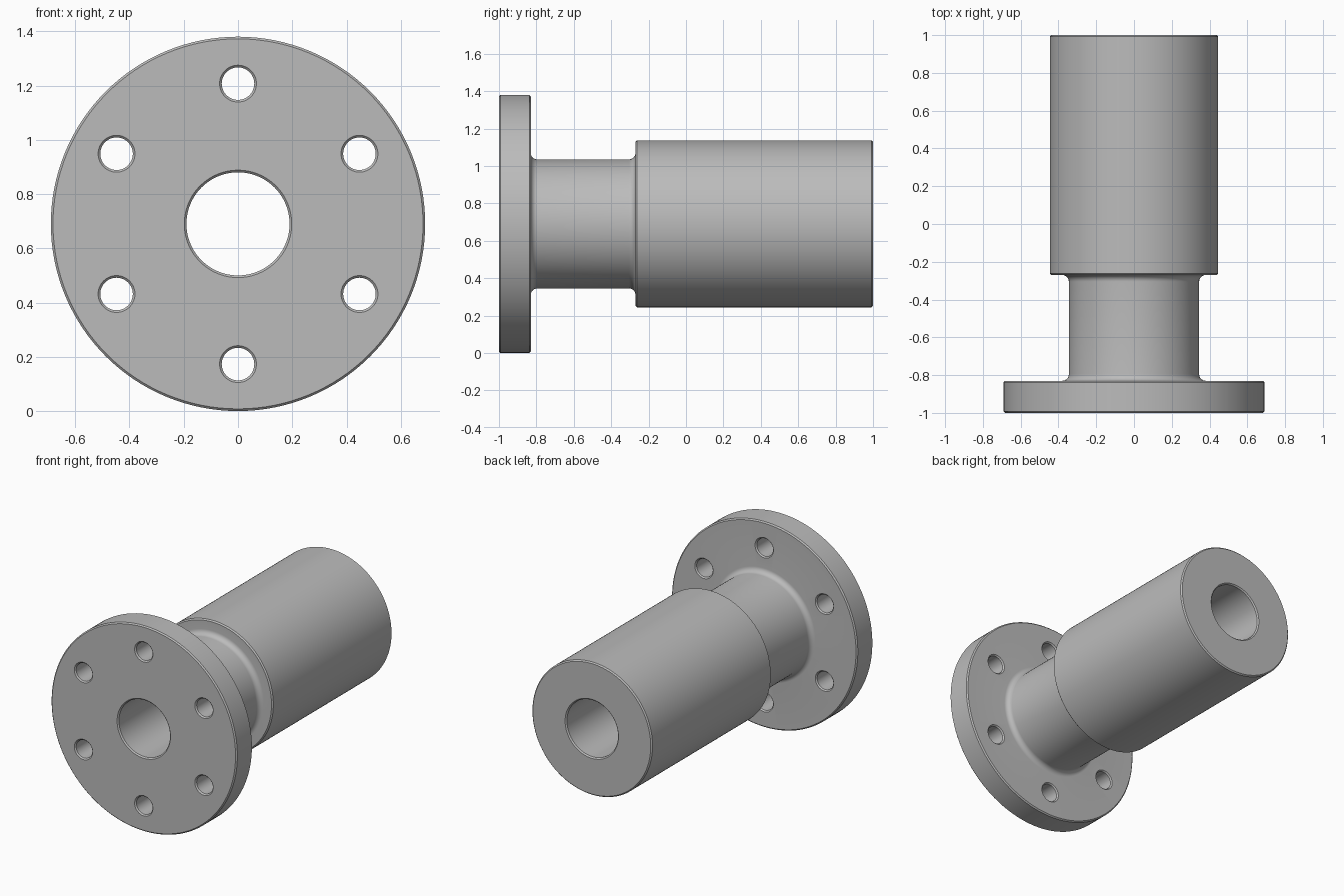
import bpy, bmesh
from math import sin, cos, pi, radians

if "Cube" in bpy.data.objects:
    bpy.data.objects.remove(bpy.data.objects["Cube"], do_unlink=True)

AXIS_Z = 0.69      # height of the turning axis
FLANGE_R, FLANGE_BACK = 0.69, -0.83
NECK_R, BODY_R, BODY_FRONT = 0.345, 0.446, -0.27
BORE_R, FILLET, EDGE = 0.19, 0.035, 0.008

steel = bpy.data.materials.new("plain_steel_grey")
steel.use_nodes = True
grey = (0.5, 0.5, 0.5, 1)
steel.diffuse_color = grey
steel.node_tree.nodes["Principled BSDF"].inputs["Base Color"].default_value = grey


def lathe(bm, profile, cx, cz, sides, closed):
    """Turn (y, radius) points about a line along y; open profiles get end caps."""
    rings = [[bm.verts.new((cx + r * cos(2 * pi * i / sides), y,
                            cz + r * sin(2 * pi * i / sides)))
              for i in range(sides)] for y, r in profile]
    pairs = list(zip(rings, rings[1:]))
    if closed:
        pairs.append((rings[-1], rings[0]))
    else:
        bm.faces.new(rings[0])
        bm.faces.new(rings[-1])
    for a, b in pairs:
        for i in range(sides):
            j = (i + 1) % sides
            bm.faces.new((a[i], a[j], b[j], b[i]))


def make_object(name, bm):
    bmesh.ops.recalc_face_normals(bm, faces=bm.faces)
    mesh = bpy.data.meshes.new(name)
    bm.to_mesh(mesh)
    bm.free()
    mesh.materials.append(steel)
    obj = bpy.data.objects.new(name, mesh)
    bpy.context.collection.objects.link(obj)
    return obj


def arc(cy, cr, start, end, steps=8):
    """Fillet points around (cy, cr)."""
    angles = [radians(start + (end - start) * k / steps) for k in range(steps + 1)]
    return [(cy + FILLET * cos(a), cr + FILLET * sin(a)) for a in angles]


# Turned section: flange, filleted neck, thick body and through bore
profile = [(-1, BORE_R + EDGE), (-1, FLANGE_R - EDGE), (-1 + EDGE, FLANGE_R),
           (FLANGE_BACK - EDGE, FLANGE_R), (FLANGE_BACK, FLANGE_R - EDGE)]
profile += arc(FLANGE_BACK + FILLET, NECK_R + FILLET, 180, 270)
profile += arc(BODY_FRONT - FILLET, NECK_R + FILLET, 270, 360)
profile += [(BODY_FRONT, BODY_R - EDGE), (BODY_FRONT + EDGE, BODY_R),
            (1 - EDGE, BODY_R), (1, BODY_R - EDGE),
            (1, BORE_R + EDGE), (1 - EDGE, BORE_R), (-1 + EDGE, BORE_R)]
bm = bmesh.new()
lathe(bm, profile, 0, AXIS_Z, 128, True)
shaft = make_object("flanged_sleeve", bm)

# Six bolt holes, chamfered at both flange faces
HOLE_R, CIRCLE_R = 0.06, 0.517
WIDE = HOLE_R + EDGE
hole = [(-1.05, WIDE), (-1, WIDE), (-1 + EDGE, HOLE_R),
        (FLANGE_BACK - EDGE, HOLE_R), (FLANGE_BACK, WIDE), (FLANGE_BACK + 0.05, WIDE)]
bm = bmesh.new()
for k in range(6):
    a = radians(90 + 60 * k)
    lathe(bm, hole, CIRCLE_R * cos(a), AXIS_Z + CIRCLE_R * sin(a), 48, False)
cutter = make_object("bolt_hole_cutter", bm)
cutter.hide_render = True

cut = shaft.modifiers.new("bolt_holes", "BOOLEAN")
cut.operation = "DIFFERENCE"
cut.solver = "EXACT"
cut.object = cutter
bpy.context.view_layer.objects.active = shaft
shaft.select_set(True)
bpy.ops.object.modifier_apply(modifier=cut.name)
bpy.data.objects.remove(cutter, do_unlink=True)

# Smooth turned surfaces with crisp edges
bpy.ops.object.shade_smooth_by_angle(angle=radians(30))
